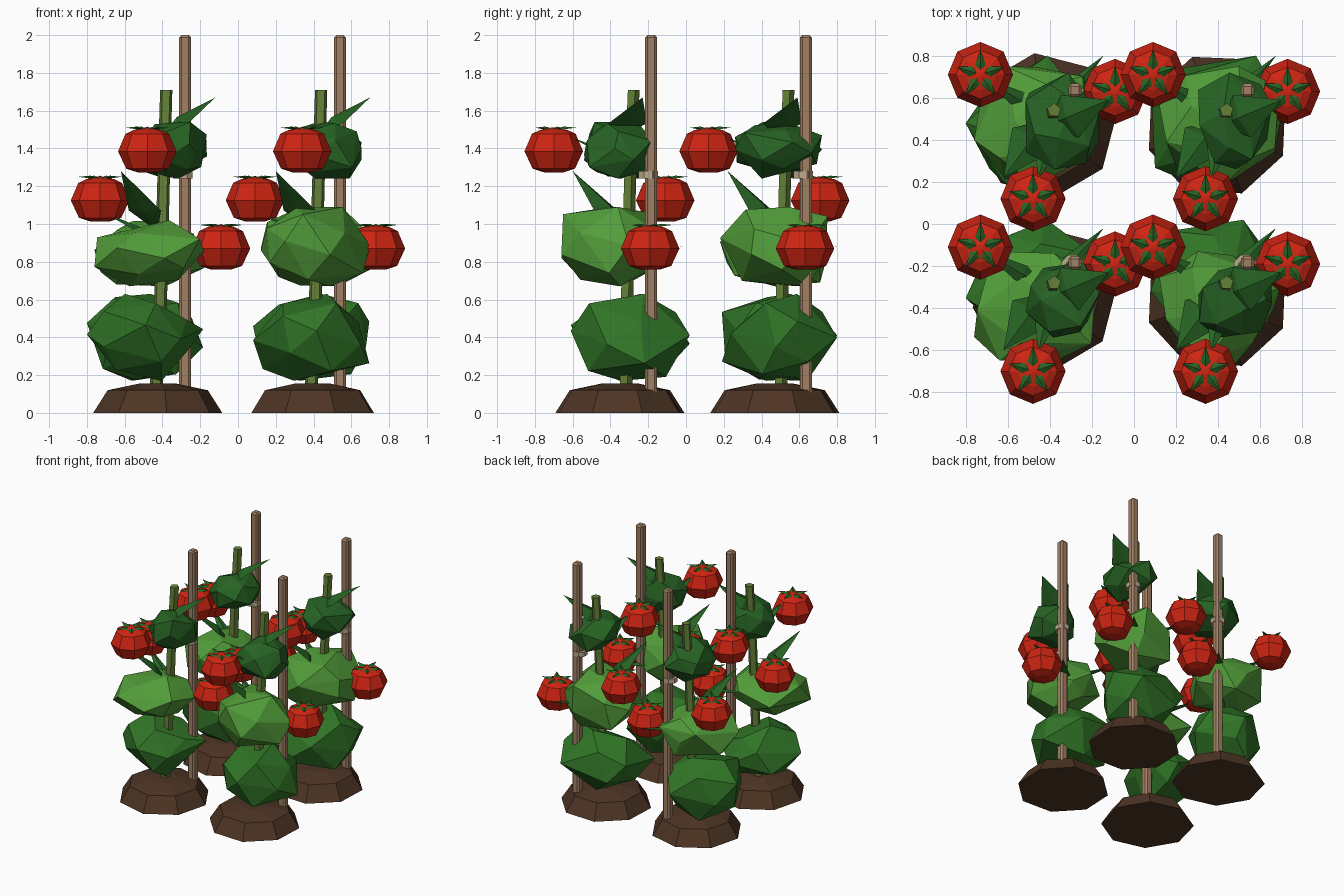
import bpy, bmesh, math, random
from mathutils import Vector

if "Cube" in bpy.data.objects:
    bpy.data.objects.remove(bpy.data.objects["Cube"])


def material(name, rgb):
    m = bpy.data.materials.new(name)
    m.diffuse_color = (*rgb, 1)
    m.use_nodes = True
    m.node_tree.nodes["Principled BSDF"].inputs["Base Color"].default_value = m.diffuse_color
    return m


SOIL = material("soil_brown", (0.075, 0.035, 0.018))
WOOD = material("stake_wood", (0.36, 0.22, 0.13))
TWINE = material("tie_tan", (0.52, 0.41, 0.27))
STEM = material("stem_olive", (0.13, 0.22, 0.04))
MID = material("leaf_green", (0.03, 0.18, 0.02))
LIGHT = material("light_leaf_green", (0.085, 0.34, 0.042))
DARK = material("dark_leaf_green", (0.02, 0.125, 0.017))
RED = material("tomato_red", (0.62, 0.018, 0.006))


def finish(name, bm, mat, loc=(0, 0, 0)):
    bmesh.ops.recalc_face_normals(bm, faces=bm.faces[:])
    me = bpy.data.meshes.new(name)
    bm.to_mesh(me)
    bm.free()
    me.materials.append(mat)
    ob = bpy.data.objects.new(name, me)
    ob.location = loc
    bpy.context.collection.objects.link(ob)
    return ob


def rings(name, mat, levels, sides, loc, rot=0.0, closed=False):
    """Stack of polygon rings (radius, z, dx, dy); closed joins last to first."""
    bm = bmesh.new()
    loops = []
    for r, z, dx, dy in levels:
        loops.append([bm.verts.new((dx + r * math.cos(rot + math.tau * i / sides),
                                    dy + r * math.sin(rot + math.tau * i / sides), z))
                      for i in range(sides)])
    pairs = list(zip(loops, loops[1:]))
    if closed:
        pairs.append((loops[-1], loops[0]))
    for a, b in pairs:
        for i in range(sides):
            j = (i + 1) % sides
            bm.faces.new((a[i], a[j], b[j], b[i]))
    if not closed:
        bm.faces.new(loops[0])
        bm.faces.new(loops[-1])
    return finish(name, bm, mat, loc)


def foliage(name, mat, box, loc, rng):
    """Faceted clump: hull of jittered sphere points, fitted to a box."""
    (x0, x1), (y0, y1), (z0, z1) = box
    n, turn = 18, rng.random() * 6
    pts = []
    for i in range(n):
        h = 1 - 2 * (i + 0.5) / n
        a = turn + i * 2.39996 + rng.uniform(-0.3, 0.3)
        s = math.sqrt(1 - h * h)
        pts.append(Vector((s * math.cos(a), s * math.sin(a), h)) * rng.uniform(0.8, 1.1))
    lo = [min(p[k] for p in pts) for k in range(3)]
    hi = [max(p[k] for p in pts) for k in range(3)]
    bm = bmesh.new()
    for p in pts:
        t = [(p[k] - lo[k]) / (hi[k] - lo[k]) for k in range(3)]
        bm.verts.new((x0 + t[0] * (x1 - x0), y0 + t[1] * (y1 - y0), z0 + t[2] * (z1 - z0)))
    bmesh.ops.convex_hull(bm, input=bm.verts[:])
    bmesh.ops.delete(bm, geom=[v for v in bm.verts if not v.link_faces], context='VERTS')
    finish(name, bm, mat, loc)


def leaf(name, base, tip, half, loc):
    """Folded kite-shaped leaf with a slim body."""
    b, t = Vector(base), Vector(tip)
    d = t - b
    side = d.cross(Vector((0, 0, 1))).normalized()
    up = side.cross(d).normalized()
    m = b + d * 0.35
    bm = bmesh.new()
    vb, vt, vl, vr, vu, vd = [bm.verts.new(p) for p in (
        b, t, m + side * half, m - side * half, m + up * half * 0.35, m - up * half * 0.1)]
    for c in (vu, vd):
        for s in (vl, vr):
            bm.faces.new((vb, s, c))
            bm.faces.new((s, vt, c))
    finish(name, bm, DARK, loc)


def calyx(name, loc):
    """Five ridged sepals on top of a fruit."""
    bm = bmesh.new()

    def pt(r, deg, z):
        a = math.radians(deg)
        return bm.verts.new((r * math.cos(a), r * math.sin(a), z))
    for k in range(5):
        a = 90 + 72 * k
        c, tip, ridge = pt(0.012, a, 0.121), pt(0.12, a, 0.125), pt(0.055, a, 0.131)
        for s in (-1, 1):
            e = pt(0.05, a + s * 33, 0.115)
            bm.faces.new((c, e, ridge))
            bm.faces.new((e, tip, ridge))
    finish(name, bm, DARK, loc)


TOMATO = [(0.05, -0.112), (0.112, -0.092), (0.155, 0.0), (0.116, 0.092),
          (0.075, 0.112), (0.012, 0.126)]
FRUIT = [(-0.055, -0.35, 1.385), (-0.305, 0.24, 1.125), (0.335, 0.16, 0.87)]
# leaf base, tip, half width, relative to the plant
LEAVES = [((0.02, 0.0, 1.46), (0.305, 0.12, 1.67), 0.11),
          ((0.0, 0.02, 0.96), (-0.195, -0.25, 1.28), 0.105),
          ((0.0, 0.05, 0.92), (-0.305, 0.23, 1.07), 0.045),
          ((0.03, 0.0, 1.33), (-0.03, -0.26, 1.46), 0.06),
          ((0.0, 0.04, 0.84), (0.28, 0.33, 0.88), 0.045)]

for row, py in (("front", -0.35), ("back", 0.47)):
    for col, px in (("left", -0.425), ("right", 0.395)):
        tag = f"{row}_{col}"
        P = (px, py, 0)
        right, back = col == "right", row == "back"
        rng = random.Random(11 + 3 * right + 7 * back)

        # soil mound
        rings(f"soil_mound_{tag}", SOIL, [(0.345, 0, 0, 0), (0.268, 0.12, 0, 0),
              (0.10, 0.155, 0, 0)], 8, P, math.radians(20 if right else 8))
        # leaning stem
        rings(f"stem_{tag}", STEM, [(0.036, 0.1, -0.01, 0.03), (0.036, 0.6, 0.015, 0.035),
              (0.035, 1.2, 0.03, 0.05), (0.034, 1.71, 0.045, 0.07)], 5, P, 0.3)
        # wooden stake with chamfered edges
        bm = bmesh.new()
        bmesh.ops.create_cube(bm, size=1)
        for v in bm.verts:
            v.co = (v.co.x * 0.064, v.co.y * 0.064, 1.025 + v.co.z * 1.95)
        bmesh.ops.bevel(bm, geom=bm.edges[:], offset=0.013, segments=1, affect='EDGES')
        finish(f"stake_{tag}", bm, WOOD, (px + 0.145, py + 0.165, 0))
        # tie around the stake
        rings(f"tie_{tag}", TWINE, [(0.033, 1.242, 0, 0), (0.056, 1.242, 0, 0),
              (0.056, 1.28, 0, 0), (0.033, 1.28, 0, 0)], 8,
              (px + 0.133, py + 0.15, 0), math.pi / 8, closed=True)

        # three foliage clumps, slightly shifted for each plant
        dx, dy = (0.06 if right else 0), (-0.02 if back else 0)
        foliage(f"lower_foliage_{tag}", MID, ((-0.375 + dx, 0.24 + dx),
                (-0.26 + dy, 0.37 + 2 * dy), (0.17, 0.63)), P, rng)
        foliage(f"middle_foliage_{tag}", LIGHT, ((-0.335 + dx, 0.245 + dx),
                (-0.31 - dy, 0.22 - 3 * dy), (0.67, 1.09 if right else 1.02)), P, rng)
        foliage(f"top_foliage_{tag}", DARK, ((-0.09, 0.26),
                (-0.19 + dy, 0.17 - 4 * dy), (1.24, 1.54)), P, rng)
        for i, (b, t, h) in enumerate(LEAVES):
            leaf(f"leaf_{i + 1}_{tag}", b, t, h, P)

        # tomatoes with green tops
        for i, (fx, fy, fz) in enumerate(FRUIT):
            loc = (px + fx, py + fy, fz)
            rings(f"tomato_{i + 1}_{tag}", RED, [(r, z, 0, 0) for r, z in TOMATO], 8, loc)
            calyx(f"calyx_{i + 1}_{tag}", loc)
